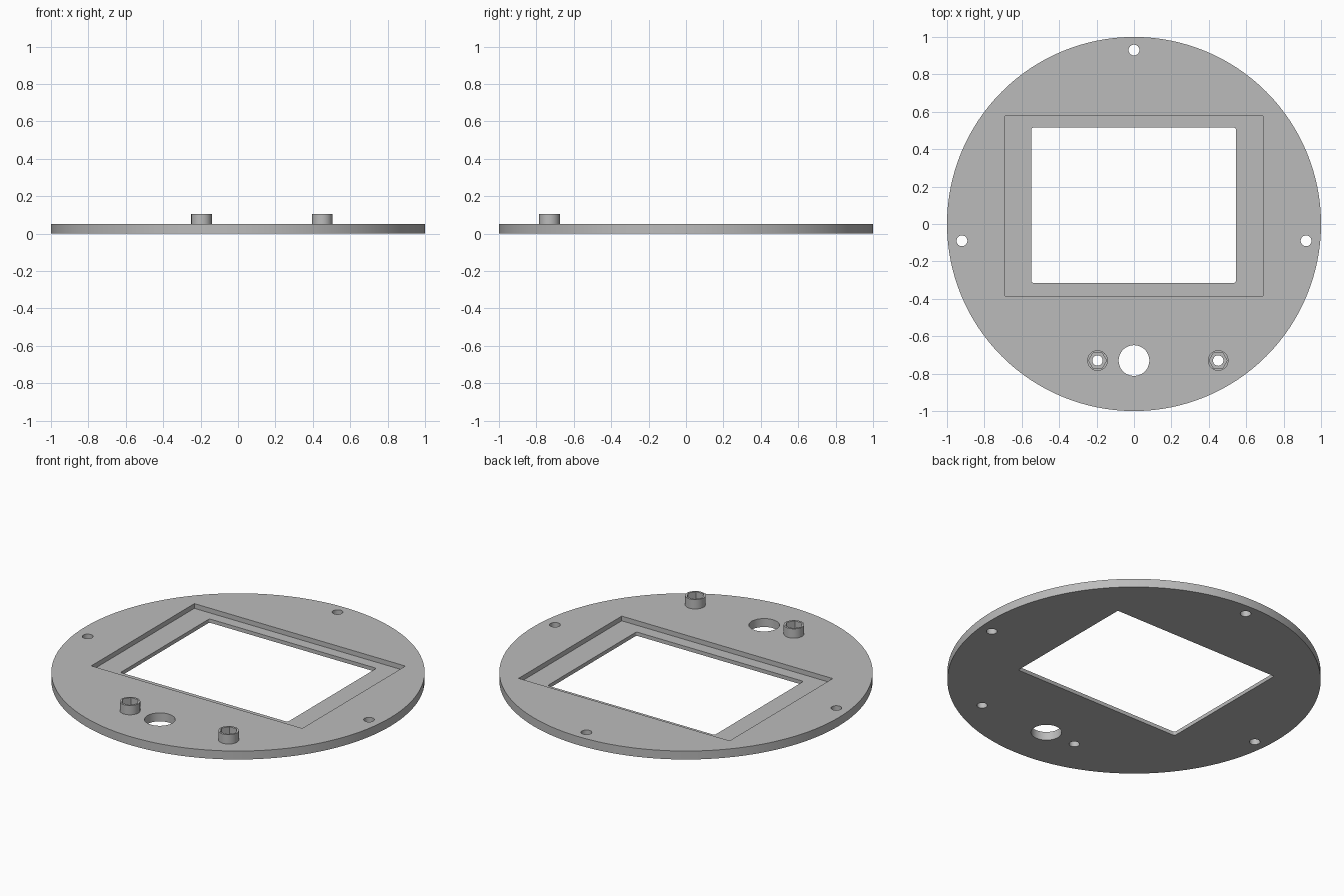
import bpy
import bmesh
import math
from mathutils import Matrix, Vector

if "Cube" in bpy.data.objects:
    bpy.data.objects.remove(bpy.data.objects["Cube"])

PLATE_TOP = 0.05
RECESS_FLOOR = 0.022
BOSS_TOP = 0.105
BOSSES = [(-0.195, -0.73), (0.45, -0.73)]
MOUNT_HOLES = [(0, 0.93), (-0.92, -0.09), (0.92, -0.09)]

grey = bpy.data.materials.new("grey plastic")
grey.diffuse_color = (0.5, 0.5, 0.5, 1)
grey.use_nodes = True
grey.node_tree.nodes["Principled BSDF"].inputs["Base Color"].default_value = grey.diffuse_color


def finish(name, bm):
    mesh = bpy.data.meshes.new(name)
    bm.to_mesh(mesh)
    bm.free()
    mesh.materials.append(grey)
    obj = bpy.data.objects.new(name, mesh)
    bpy.context.collection.objects.link(obj)
    return obj


def cylinder(name, x, y, radius, z0, z1, sides):
    bm = bmesh.new()
    bmesh.ops.create_cone(bm, cap_ends=True, segments=sides, radius1=radius,
                          radius2=radius, depth=z1 - z0,
                          matrix=Matrix.Translation((x, y, (z0 + z1) / 2)))
    # put a corner of every prism on the x axis
    turn = math.atan2(bm.verts[:][0].co.y - y, bm.verts[:][0].co.x - x)
    bmesh.ops.rotate(bm, verts=bm.verts[:], cent=(x, y, 0),
                     matrix=Matrix.Rotation(-turn, 3, 'Z'))
    return finish(name, bm)


def block(name, x0, x1, y0, y1, z0, z1, corner=0):
    bm = bmesh.new()
    bmesh.ops.create_cube(bm, size=1)
    low, high = Vector((x0, y0, z0)), Vector((x1, y1, z1))
    for v in bm.verts:
        v.co = (low + high) / 2 + v.co * (high - low)
    if corner:
        upright = [e for e in bm.edges
                   if abs(e.verts[0].co.z - e.verts[1].co.z) > 0.001]
        bmesh.ops.bevel(bm, geom=upright, offset=corner, segments=3,
                        profile=0.5, affect='EDGES')
    return finish(name, bm)


def combine(target, tool, operation):
    mod = target.modifiers.new(operation.lower(), 'BOOLEAN')
    mod.operation = operation
    mod.solver = 'EXACT'
    mod.object = tool
    bpy.context.view_layer.objects.active = target
    bpy.ops.object.modifier_apply(modifier=mod.name)
    bpy.data.objects.remove(tool, do_unlink=True)


# round face plate
plate = cylinder("face_plate", 0, 0, 1.0, 0, PLATE_TOP, 128)

# nut bosses with six-sided pockets and screw holes
for x, y in BOSSES:
    combine(plate, cylinder("nut_boss", x, y, 0.055, 0.03, BOSS_TOP, 40), 'UNION')
    combine(plate, cylinder("nut_pocket", x, y, 0.048, 0.045, 0.2, 6), 'DIFFERENCE')
    combine(plate, cylinder("screw_hole", x, y, 0.028, -0.1, 0.2, 24), 'DIFFERENCE')

# screen recess and window
combine(plate, block("screen_recess", -0.69, 0.69, -0.385, 0.578,
                     RECESS_FLOOR, 0.2), 'DIFFERENCE')
combine(plate, block("screen_window", -0.548, 0.545, -0.315, 0.515,
                     -0.1, 0.2, 0.01), 'DIFFERENCE')

# mounting holes on the rim and the large control hole
for x, y in MOUNT_HOLES:
    combine(plate, cylinder("mount_hole", x, y, 0.029, -0.1, 0.2, 24), 'DIFFERENCE')
combine(plate, cylinder("control_hole", 0, -0.73, 0.082, -0.1, 0.2, 48), 'DIFFERENCE')

# smooth round walls, sharp edges
bpy.ops.object.select_all(action='DESELECT')
plate.select_set(True)
bpy.context.view_layer.objects.active = plate
bpy.ops.object.shade_smooth_by_angle(angle=math.radians(32))
